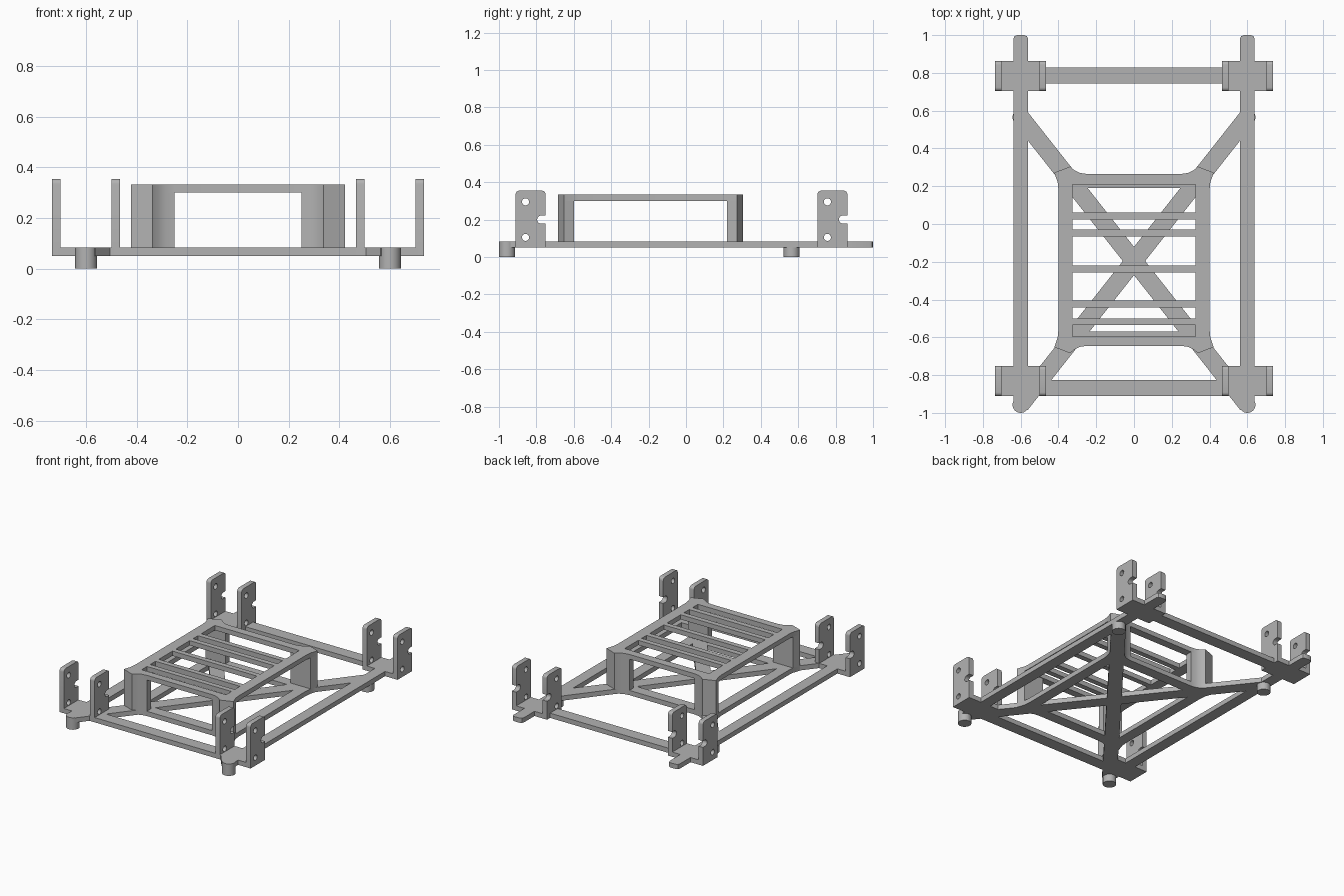
import bpy, bmesh, math
from mathutils import Vector

cube = bpy.data.objects.get("Cube")
if cube:
    bpy.data.objects.remove(cube, do_unlink=True)

grey = bpy.data.materials.new("plain grey")
grey.use_nodes = True
colour = (0.45, 0.45, 0.45, 1)
grey.diffuse_color = colour
grey.node_tree.nodes["Principled BSDF"].inputs["Base Color"].default_value = colour

MID = -0.19               # y of the tray centre
Z0, Z1 = 0.05, 0.083      # floor plate bottom and top


def prism(name, points, low, high, axis="z"):
    """Extrude a flat outline along z, or a (y, z) outline along x."""
    bm = bmesh.new()
    place = (lambda p: (p[0], p[1], low)) if axis == "z" else (lambda p: (low, p[0], p[1]))
    face = bm.faces.new([bm.verts.new(place(p)) for p in points])
    out = bmesh.ops.extrude_face_region(bm, geom=[face])
    step = Vector((0, 0, high - low)) if axis == "z" else Vector((high - low, 0, 0))
    bmesh.ops.translate(bm, vec=step, verts=[v for v in out["geom"] if isinstance(v, bmesh.types.BMVert)])
    bmesh.ops.recalc_face_normals(bm, faces=bm.faces)
    mesh = bpy.data.meshes.new(name)
    bm.to_mesh(mesh)
    bm.free()
    mesh.materials.append(grey)
    obj = bpy.data.objects.new(name, mesh)
    bpy.context.collection.objects.link(obj)
    return obj


def box(name, x0, x1, y0, y1, low, high):
    return prism(name, [(x0, y0), (x1, y0), (x1, y1), (x0, y1)], low, high)


def circle(a, b, r, n=24):
    return [(a + r * math.cos(math.tau * i / n), b + r * math.sin(math.tau * i / n)) for i in range(n)]


def bar(name, start, end, width):
    """Flat strut of the floor plate between two points."""
    a, b = Vector(start), Vector(end)
    d = (b - a).normalized() * width / 2
    n = Vector((-d.y, d.x))
    return prism(name, [a + n, a - n, b - n, b + n], Z0, Z1)


def combine(target, others, operation):
    for other in others:
        mod = target.modifiers.new("join", "BOOLEAN")
        mod.operation, mod.object, mod.solver = operation, other, "EXACT"
        bpy.context.view_layer.objects.active = target
        bpy.ops.object.modifier_apply(modifier=mod.name)
        bpy.data.objects.remove(other, do_unlink=True)
    return target


def soften(obj):
    bpy.ops.object.select_all(action="DESELECT")
    obj.select_set(True)
    bpy.context.view_layer.objects.active = obj
    bpy.ops.object.shade_smooth_by_angle(angle=math.radians(30))


# One corner of the tray outline, mirrored into a full eared frame
corner = [(0.40, 0.37), (0.404, 0.41), (0.422, 0.462), (0.338, 0.494),
          (0.315, 0.474), (0.285, 0.46), (0.25, 0.455)]
half = corner + [(-x, y) for x, y in reversed(corner)]
outline = [(x, MID + y) for x, y in half] + [(-x, MID - y) for x, y in half]

# Floor plate: ring under the tray, crossed struts, rails, pads and crossbars
floor = prism("floor_frame", outline, Z0, Z1)
combine(floor, [box("ring_hole", -0.325, 0.325, MID - 0.38, MID + 0.38, 0, 0.2)], "DIFFERENCE")
parts = [bar("front_crossbar", (-0.55, -0.868), (0.55, -0.868), 0.085),
         bar("rear_crossbar", (-0.55, 0.787), (0.55, 0.787), 0.085)]
for s in (-1, 1):
    parts.append(bar("diagonal", (s * 0.6, -0.957), (-s * 0.6, 0.565), 0.093))
    tip = [(-0.039, -0.957), (0.039, -0.957), (0.039, 0.98), (0.033, 0.994),
           (0.019, 1.0), (-0.019, 1.0), (-0.033, 0.994), (-0.039, 0.98)]
    parts.append(prism("side_rail", [(s * 0.6 + x, y) for x, y in tip], Z0, Z1))
    for y in (-0.831, 0.783):
        parts.append(box("pad", s * 0.6 - 0.11, s * 0.6 + 0.11, y - 0.08, y + 0.08, Z0, Z1))
combine(floor, parts, "UNION")
soften(floor)

# Tray top with slots between the slats
tray = prism("tray_top", outline, 0.30, 0.333)
slat_tops = [0.06, -0.03, -0.22, -0.406, -0.5]
starts = [0.21] + [t - 0.036 for t in slat_tops]
ends = slat_tops + [-0.595]
slots = [box("slot", -0.325, 0.325, low, high, 0.2, 0.4) for high, low in zip(starts, ends)]
combine(tray, slots, "DIFFERENCE")
soften(tray)

# Corner posts carrying the tray
post = [(0.25, 0.41)] + corner[1:]
for sx, side in ((1, "left"), (-1, "right")):
    for sy, end in ((1, "rear"), (-1, "front")):
        soften(prism(f"{end}_{side}_post", [(sx * x, MID + sy * y) for x, y in post], Z1, 0.30))

# Upright bracket plate with rounded top, two holes and an open notch
R = 0.02
arc = [(math.cos(i * math.pi / 8), math.sin(i * math.pi / 8)) for i in range(5)]
plate = [(-0.08, Z0), (0.08, Z0)]
plate += [(0.08 - R + R * c, 0.355 - R + R * s) for c, s in arc]
plate += [(-0.08 + R - R * c, 0.355 - R + R * s) for c, s in reversed(arc)]
bracket = prism("bracket", plate, -0.017, 0.017, "x")
cutters = [prism("hole", circle(-0.027, z, 0.019), -0.1, 0.1, "x") for z in (0.105, 0.295)]
notch = [(0.1, 0.178), (0.1, 0.222)] + [
    (0.057 + 0.022 * math.cos(a), 0.2 + 0.022 * math.sin(a))
    for a in (math.pi * (0.5 + i / 10) for i in range(11))]
cutters.append(prism("notch", notch, -0.1, 0.1, "x"))
combine(bracket, cutters, "DIFFERENCE")
soften(bracket)
for x in (-0.718, -0.482, 0.482, 0.718):
    for y, end in ((-0.831, "front"), (0.783, "rear")):
        copy = bpy.data.objects.new(f"{end}_bracket", bracket.data)
        copy.location = (x, y, 0)
        bpy.context.collection.objects.link(copy)
bpy.data.objects.remove(bracket, do_unlink=True)

# Round feet
for x in (-0.6, 0.6):
    soften(prism("front_foot", circle(x, -0.957, 0.043, 32), 0, Z1))
    soften(prism("rear_foot", circle(x, 0.565, 0.043, 32), 0, Z0))
